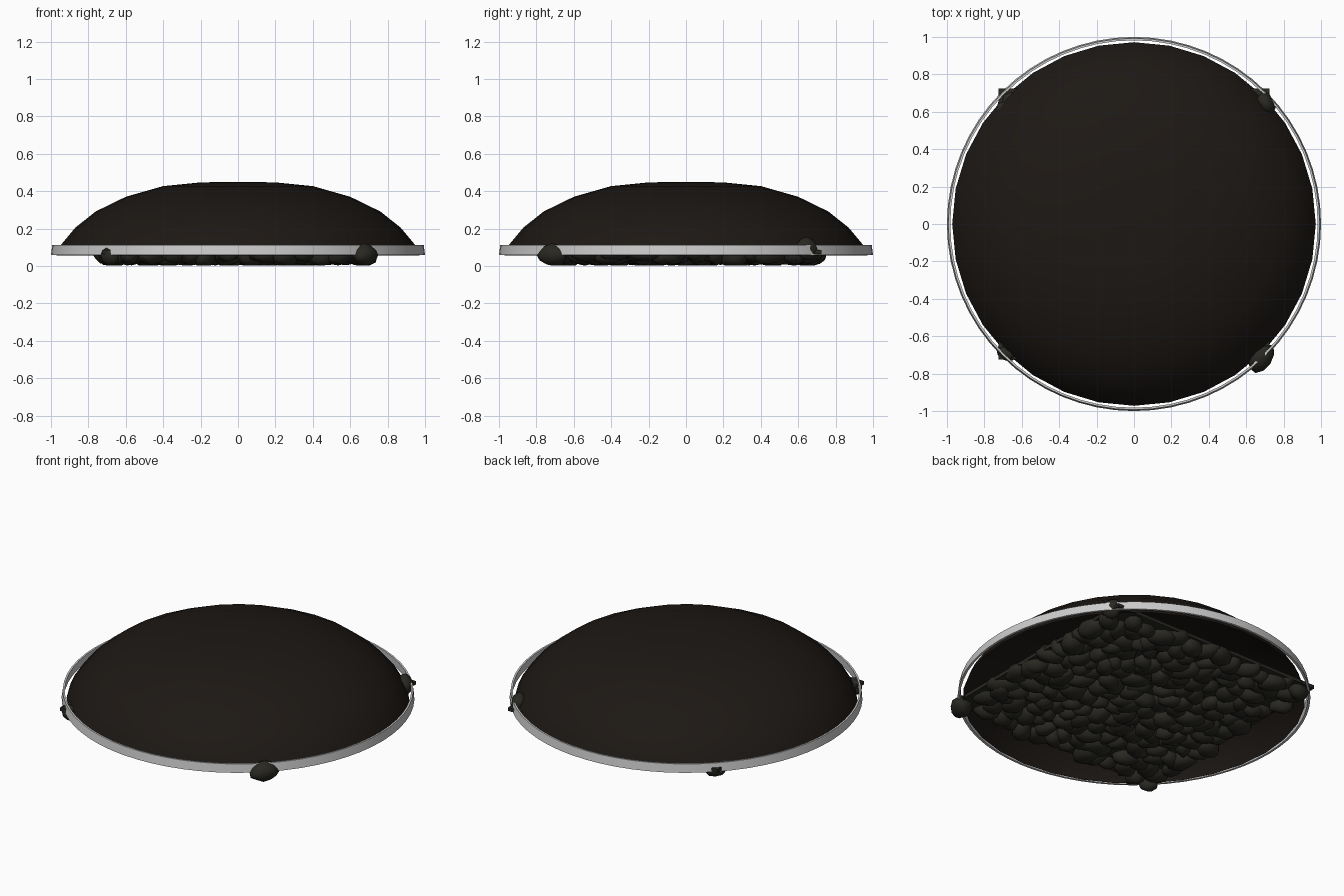
import bpy, bmesh, math, random
from mathutils import Vector, Matrix, noise

if "Cube" in bpy.data.objects:
    bpy.data.objects.remove(bpy.data.objects["Cube"])

random.seed(7)


def material(name, rgb):
    m = bpy.data.materials.new(name)
    m.diffuse_color = (*rgb, 1)
    m.use_nodes = True
    m.node_tree.nodes["Principled BSDF"].inputs["Base Color"].default_value = m.diffuse_color
    return m


def finish(name, bm, mat=None, angle=60):
    me = bpy.data.meshes.new(name)
    bm.to_mesh(me)
    bm.free()
    ob = bpy.data.objects.new(name, me)
    bpy.context.collection.objects.link(ob)
    if mat:
        me.materials.append(mat)
    bpy.ops.object.select_all(action='DESELECT')
    ob.select_set(True)
    bpy.context.view_layer.objects.active = ob
    bpy.ops.object.shade_smooth_by_angle(angle=math.radians(angle))
    return ob


def lathe(name, profile, segments, mat=None, closed=False, angle=60):
    """Spin a (radius, z) profile around the z axis."""
    bm = bmesh.new()
    vs = [bm.verts.new((r, 0, z)) for r, z in profile]
    pairs = list(zip(vs, vs[1:])) + ([(vs[-1], vs[0])] if closed else [])
    edges = [bm.edges.new(p) for p in pairs]
    bmesh.ops.spin(bm, geom=vs + edges, cent=(0, 0, 0), axis=(0, 0, 1),
                   angle=math.tau, steps=segments, use_duplicate=False)
    bmesh.ops.remove_doubles(bm, verts=bm.verts, dist=1e-4)
    bmesh.ops.recalc_face_normals(bm, faces=bm.faces)
    return finish(name, bm, mat, angle)


earth = material("dark_earth", (0.012, 0.009, 0.007))
stone = material("dark_stone", (0.022, 0.021, 0.016))

# Domed lid, open underneath
dome = lathe("dome", [(0.972, 0.055), (0.945, 0.115), (0.87, 0.205), (0.76, 0.292),
                      (0.6, 0.37), (0.4, 0.427), (0.2, 0.447), (0, 0.45)], 32, earth)
for p in dome.data.polygons:            # outward faces
    if p.normal.z < 0:
        dome.data.flip_normals()
        break

# Thin tapered metal hoop around the rim
lathe("rim_hoop", [(1.0, 0.06), (0.993, 0.112), (0.982, 0.112), (0.986, 0.06)],
      64, closed=True, angle=35)

# Square tray whose corners peek out past the hoop
bm = bmesh.new()
bmesh.ops.create_cube(bm, size=1, matrix=Matrix.Translation((0, 0, 0.075))
                      @ Matrix.Diagonal((1.45, 1.45, 0.02, 1)))
finish("square_tray", bm, stone, 30)


def add_rock(bm, centre, size, turn):
    """Lumpy pebble with its underside flattened on the ground."""
    res = bmesh.ops.create_icosphere(bm, subdivisions=2, radius=1)
    rot = Matrix.Rotation(turn, 3, 'Z')
    seed = Vector((random.random() * 50, random.random() * 50, 0))
    for v in res["verts"]:
        k = 1 + 0.2 * noise.noise(v.co * 1.3 + seed)
        p = Vector((v.co.x * size[0], v.co.y * size[1], v.co.z * size[2])) * k
        v.co = rot @ p + Vector(centre)
        v.co.z = max(v.co.z, 0.002)


# Bed of packed rocks under the tray
bm = bmesh.new()
n, half = 14, 0.66
for i in range(n):
    for j in range(n):
        x = -half + 2 * half * i / (n - 1) + random.uniform(-0.035, 0.035)
        y = -half + 2 * half * j / (n - 1) + random.uniform(-0.035, 0.035)
        if abs(x) > 0.62 and abs(y) > 0.62:
            continue
        s = random.uniform(0.055, 0.085)
        add_rock(bm, (x, y, random.uniform(0.05, 0.075)),
                 (s * 1.2, s * 0.85, random.uniform(0.045, 0.062)),
                 random.uniform(0, math.tau))
# Larger corner rocks poking past the hoop
for c, s, t in [((0.68, -0.715, 0.058), (0.09, 0.06, 0.058), 1.0),
                ((0.705, 0.645, 0.09), (0.065, 0.045, 0.06), 2.0),
                ((-0.685, -0.69, 0.055), (0.055, 0.04, 0.05), 2.6),
                ((-0.66, 0.66, 0.055), (0.065, 0.055, 0.05), 0.5)]:
    add_rock(bm, c, s, t)
finish("rock_bed", bm, stone, 60)
